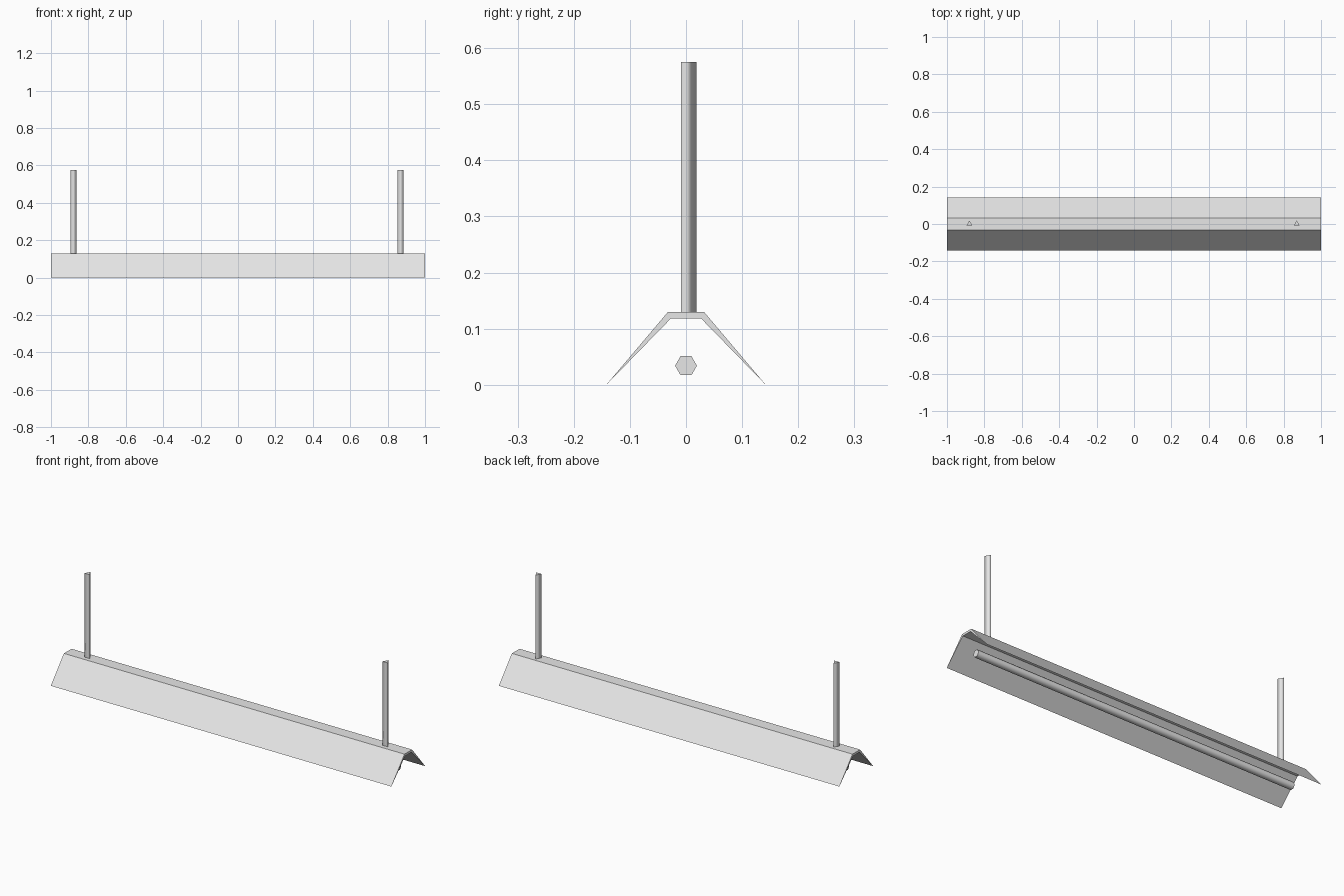
import bpy
import bmesh
from math import cos, sin, tau, pi
from mathutils import Vector

cube = bpy.data.objects.get("Cube")
if cube:
    bpy.data.objects.remove(cube)

# Single painted metal colour
grey = bpy.data.materials.new("light_grey")
grey.use_nodes = True
grey.diffuse_color = (0.8, 0.8, 0.8, 1)
grey.node_tree.nodes["Principled BSDF"].inputs["Base Color"].default_value = (0.8, 0.8, 0.8, 1)


def prism(name, outline, sweep, rounded=False):
    """Sweep a closed outline along a vector; rounded sides keep crisp end caps."""
    bm = bmesh.new()
    cap = bm.faces.new([bm.verts.new(p) for p in outline])
    swept = bmesh.ops.extrude_face_region(bm, geom=[cap], use_keep_orig=True)
    moved = [v for v in swept["geom"] if isinstance(v, bmesh.types.BMVert)]
    bmesh.ops.translate(bm, verts=moved, vec=sweep)
    bmesh.ops.recalc_face_normals(bm, faces=bm.faces)
    axis = Vector(sweep).normalized()
    for face in bm.faces:
        is_cap = abs(face.normal.dot(axis)) > 0.9
        face.smooth = rounded and not is_cap
        if is_cap:
            for edge in face.edges:
                edge.smooth = False
    mesh = bpy.data.meshes.new(name)
    bm.to_mesh(mesh)
    bm.free()
    mesh.materials.append(grey)
    obj = bpy.data.objects.new(name, mesh)
    bpy.context.collection.objects.link(obj)
    return obj


def polygon(sides, radius, start=0.0):
    return [(radius * cos(start + tau * i / sides), radius * sin(start + tau * i / sides))
            for i in range(sides)]


# Folded reflector: flat top with two tapering wings
half = [(0.142, 0.0), (0.032, 0.13)]
inner = [(-0.027, 0.118), (0.027, 0.118)]
section = half + [(-y, z) for y, z in reversed(half)] + inner
prism("reflector_shade", [(-1, y, z) for y, z in section], (2, 0, 0))

# Hexagonal lamp tube beneath the reflector
prism("lamp_tube", [(-0.945, y, z + 0.034) for y, z in polygon(6, 0.0195)],
      (1.89, 0, 0), rounded=True)

# Three-sided hanging rods
for name, x in (("right_hanging_rod", -0.88), ("left_hanging_rod", 0.87)):
    prism(name, [(x + px, py, 0.13) for px, py in polygon(3, 0.0185, pi / 2)],
          (0, 0, 0.445), rounded=True)
